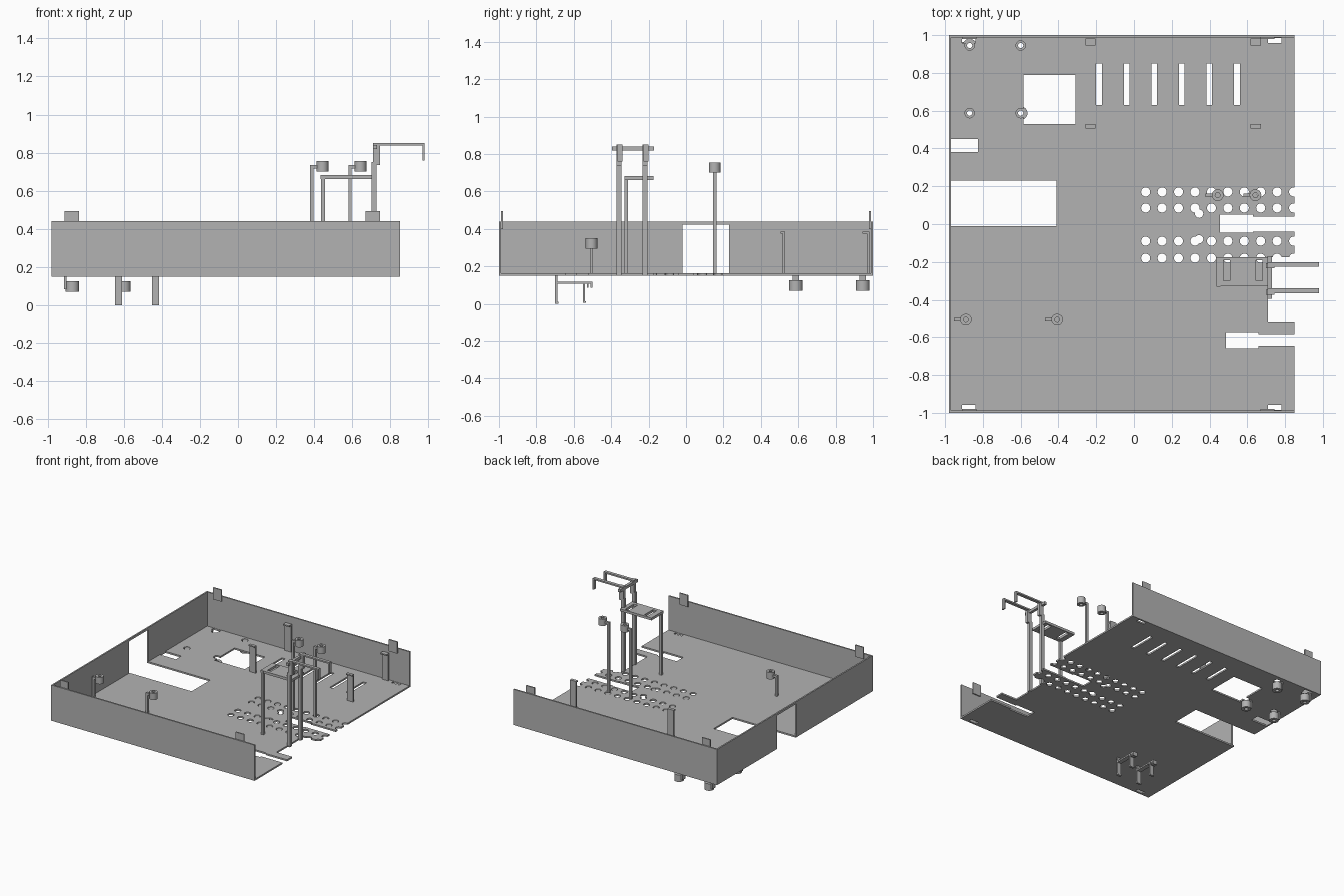
import bpy, bmesh, math
from mathutils import Matrix, Vector

if "Cube" in bpy.data.objects:
    bpy.data.objects.remove(bpy.data.objects["Cube"], do_unlink=True)

metal = bpy.data.materials.new("sheet_metal_grey")
GREY = (0.45, 0.45, 0.45, 1)
metal.diffuse_color = GREY
metal.use_nodes = True
metal.node_tree.nodes["Principled BSDF"].inputs["Base Color"].default_value = GREY


def box(bm, x0, x1, y0, y1, z0, z1):
    lo, hi = Vector((x0, y0, z0)), Vector((x1, y1, z1))
    m = Matrix.Translation((lo + hi) / 2) @ Matrix.Diagonal((*(hi - lo), 1))
    bmesh.ops.create_cube(bm, size=1, matrix=m)


def disc(bm, x, y, r, z0, z1, segments=24):
    bmesh.ops.create_cone(bm, cap_ends=True, segments=segments, radius1=r, radius2=r,
                          depth=z1 - z0, matrix=Matrix.Translation((x, y, (z0 + z1) / 2)))


def ring(bm, x, y, r_in, r_out, z0, z1):
    """Hollow boss, lathed from a rectangle."""
    corners = [(r_in, z0), (r_out, z0), (r_out, z1), (r_in, z1)]
    verts = [bm.verts.new((x + r, y, z)) for r, z in corners]
    edges = [bm.edges.new((verts[i], verts[(i + 1) % 4])) for i in range(4)]
    out = bmesh.ops.spin(bm, geom=verts + edges, cent=(x, y, 0), axis=(0, 0, 1),
                         angle=math.tau, steps=24, use_merge=True)
    bmesh.ops.remove_doubles(bm, verts=bm.verts[:], dist=1e-5)


def finish(bm, name, smooth=False):
    bmesh.ops.recalc_face_normals(bm, faces=bm.faces[:])
    mesh = bpy.data.meshes.new(name)
    bm.to_mesh(mesh)
    bm.free()
    mesh.materials.append(metal)
    ob = bpy.data.objects.new(name, mesh)
    bpy.context.collection.objects.link(ob)
    bpy.ops.object.select_all(action='DESELECT')
    ob.select_set(True)
    bpy.context.view_layer.objects.active = ob
    if smooth:
        bpy.ops.object.shade_smooth_by_angle(angle=math.radians(35))
    return ob


def boxes(name, *dims):
    bm = bmesh.new()
    for d in dims:
        box(bm, *d)
    return finish(bm, name)


LEFT, RIGHT, BASE, FLOOR, TOP, T = -0.98, 0.85, 0.15, 0.163, 0.44, 0.012
LOW_BOSSES = [(x, y) for x in (-0.87, -0.6) for y in (0.587, 0.945)]

# Floor cutters: rectangular openings
cut = bmesh.new()
openings = [(-1.1, -0.41, -0.01, 0.23), (-0.97, -0.825, 0.38, 0.45),
            (-0.585, -0.31, 0.53, 0.79),
            (0.455, 0.63, -0.045, 0.05), (0.62, 1, -0.04, 0.04),
            (0.71, 1, -0.52, -0.175),
            (0.487, 0.66, -0.66, -0.575), (0.65, 1, -0.645, -0.585)]
openings += [(-0.2 + i * 0.146, -0.17 + i * 0.146, 0.63, 0.85) for i in range(6)]
for s in (-1, 1):
    for x in (-0.91, 0.71):
        openings.append((x, x + 0.07, *sorted((s * 0.957, s * 0.985))))
for x0, x1, y0, y1 in openings:
    box(cut, x0, x1, y0, y1, 0.1, 0.2)

# Floor cutters: vent grid and boss holes
for i in range(10):
    for y in (0.17, 0.085, -0.09, -0.18):
        disc(cut, 0.062 + i * 0.087, y, 0.024, 0.1, 0.2)
for y in (0.055, -0.08):
    disc(cut, 0.345, y, 0.022, 0.1, 0.2)
for x, y in LOW_BOSSES:
    disc(cut, x, y, 0.025, 0.1, 0.2)
cutter = finish(cut, "floor_cutter")
cutter.hide_render = True

floor = boxes("tray_floor", (LEFT, RIGHT, -1, 1, BASE, FLOOR))
mod = floor.modifiers.new("openings", 'BOOLEAN')
mod.operation, mod.solver, mod.object, mod.use_self = 'DIFFERENCE', 'EXACT', cutter, True
bpy.ops.object.modifier_apply(modifier=mod.name)
bpy.data.objects.remove(cutter, do_unlink=True)

# Tray walls; the side wall keeps a thin bridge over its window
boxes("front_wall", (LEFT, RIGHT, -1, -1 + T, BASE, TOP))
boxes("back_wall", (LEFT, RIGHT, 1 - T, 1, BASE, TOP))
boxes("side_wall", (LEFT, LEFT + T, -1, -0.02, BASE, TOP),
      (LEFT, LEFT + T, 0.23, 1, BASE, TOP),
      (LEFT, LEFT + T, -0.02, 0.23, 0.422, TOP))

# Snap tabs on the front and back walls
for name, s in (("front", -1), ("back", 1)):
    for i, x in enumerate((-0.91, 0.67)):
        boxes(f"{name}_snap_tab_{i}",
              (x, x + 0.075, *sorted((s * 0.979, s * 0.989)), 0.4, 0.495))

# Upright clips on the floor
for i, x in enumerate((-0.258, 0.617)):
    boxes(f"inner_clip_{i}", (x, x + 0.055, 0.517, 0.53, FLOOR, 0.385),
          (x, x + 0.055, 0.505, 0.53, 0.375, 0.385))
    boxes(f"rear_clip_{i}", (x, x + 0.055, 0.968, 0.981, FLOOR, 0.385),
          (x, x + 0.055, 0.945, 0.981, 0.375, 0.385))

# Bosses carried by arms above the floor
for i, (x, y, z) in enumerate([(-0.89, -0.505, 0.295), (-0.407, -0.505, 0.295),
                               (0.443, 0.153, 0.7), (0.643, 0.153, 0.7)]):
    bm = bmesh.new()
    ring(bm, x, y, 0.013, 0.031, z, z + 0.055)
    finish(bm, f"raised_boss_{i}", True)
    boxes(f"raised_boss_arm_{i}",
          (x - 0.064, x - 0.046, y - 0.009, y + 0.009, FLOOR - 0.005, z + 0.034),
          (x - 0.064, x - 0.028, y - 0.009, y + 0.009, z + 0.016, z + 0.034))

# Bosses hanging below the floor
for i, (x, y) in enumerate(LOW_BOSSES):
    bm = bmesh.new()
    ring(bm, x, y, 0.014, 0.036, 0.07, 0.127)
    finish(bm, f"lower_boss_{i}", True)
    boxes(f"lower_boss_arm_{i}", (x - 0.043, x - 0.03, y - 0.018, y + 0.018, 0.085, BASE + 0.005))

# Hanging brackets below the floor
for i, x in enumerate((-0.645, -0.452)):
    w = x + 0.037
    boxes(f"hanging_bracket_{i}",
          (x, w, -0.7, -0.688, 0, BASE + 0.005), (x, w, -0.7, -0.5, 0.107, 0.119),
          (x, w, -0.552, -0.54, 0.005, 0.11), (x, w, -0.53, -0.52, 0.085, 0.11),
          (x, w, -0.51, -0.5, 0.085, 0.11), (x, w, -0.7, -0.682, 0, 0.01),
          (x, w, -0.552, -0.534, 0.005, 0.015))

# Slotted shelf and its leg
Z0, Z1 = 0.662, 0.682
boxes("slotted_shelf",
      (0.433, 0.475, -0.328, -0.175, Z0, Z1), (0.508, 0.645, -0.328, -0.175, Z0, Z1),
      (0.68, 0.715, -0.328, -0.175, Z0, Z1), (0.433, 0.715, -0.328, -0.3, Z0, Z1),
      (0.433, 0.715, -0.19, -0.175, Z0, Z1))
boxes("shelf_leg", (0.437, 0.458, -0.33, -0.31, FLOOR - 0.005, Z1))

# Twin tall posts with overhanging hooks
for i, y in enumerate((-0.372, -0.232)):
    boxes(f"tall_post_{i}", (0.7, 0.727, y, y + 0.026, BASE, 0.75),
          (0.708, 0.745, y, y + 0.026, 0.735, 0.85))
    boxes(f"overhang_hook_{i}", (0.708, 0.98, y + 0.006, y + 0.032, 0.838, 0.85),
          (0.968, 0.98, y + 0.006, y + 0.032, 0.76, 0.85))
boxes("post_cross_bar", (0.708, 0.73, -0.395, -0.17, 0.818, 0.84))
